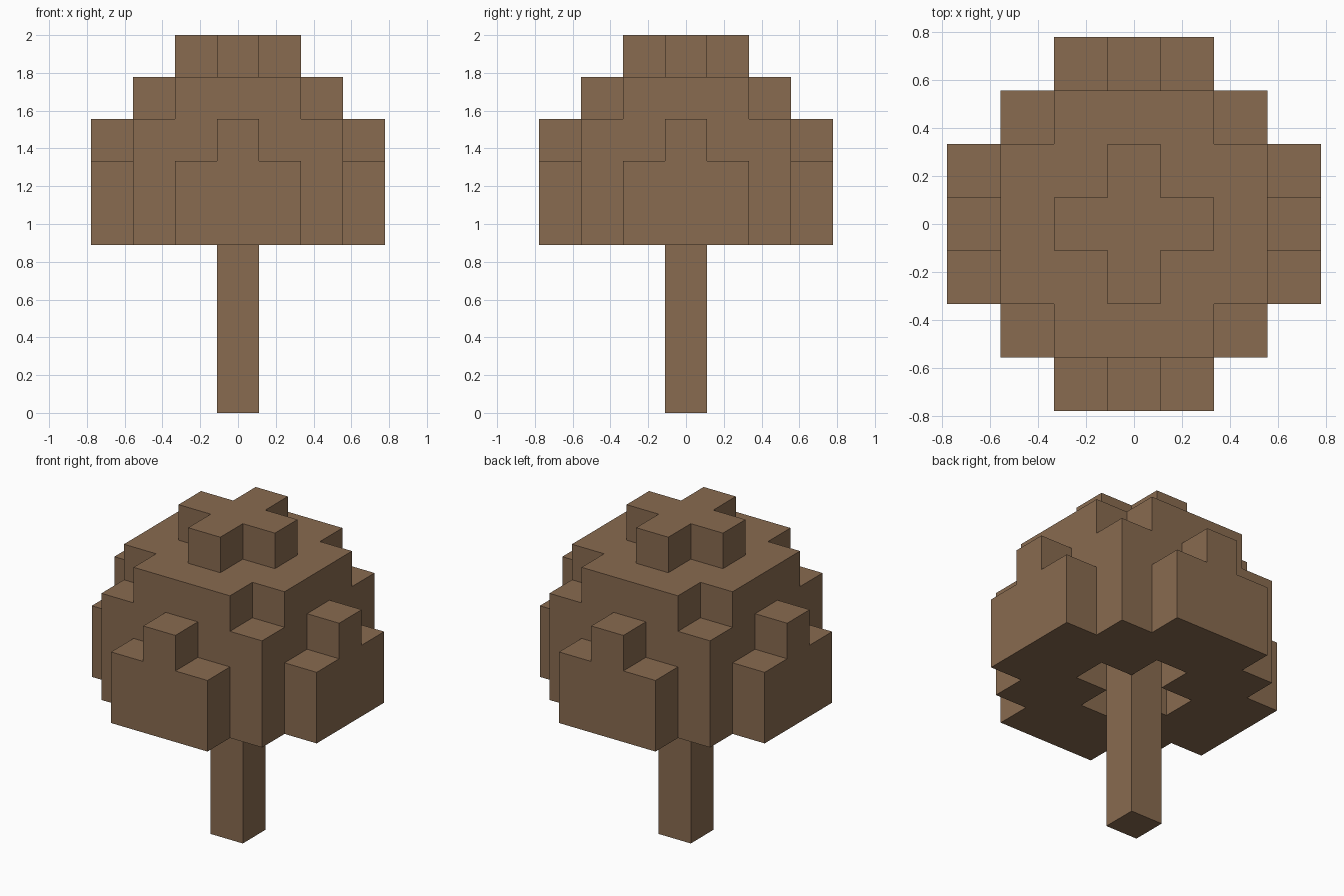
import bpy
import bmesh
from mathutils import Vector

cube = bpy.data.objects.get("Cube")
if cube:
    bpy.data.objects.remove(cube, do_unlink=True)

U = 2 / 9            # edge of one block; the tree is nine blocks tall
TRUNK_TOP = 4        # block row where the crown begins
CAP_ROW = 8          # topmost block row

bark = bpy.data.materials.new("warm brown")
bark.use_nodes = True
colour = (0.25, 0.147, 0.08, 1)
bark.diffuse_color = colour
bark.node_tree.nodes["Principled BSDF"].inputs["Base Color"].default_value = colour


def block_object(name, cells):
    """Skin a set of grid cells, keeping only the outer faces."""
    bm = bmesh.new()
    for cell in cells:
        centre = Vector((cell[0], cell[1], cell[2] + 0.5))
        for axis in range(3):
            for sign in (-1, 1):
                neighbour = list(cell)
                neighbour[axis] += sign
                if tuple(neighbour) in cells:
                    continue
                n, s, t = Vector(), Vector(), Vector()
                n[axis] = sign / 2
                s[(axis + 1) % 3] = sign / 2
                t[(axis + 2) % 3] = 0.5
                corners = (-s - t, s - t, s + t, t - s)
                bm.faces.new([bm.verts.new((centre + n + c) * U) for c in corners])
    bmesh.ops.remove_doubles(bm, verts=bm.verts, dist=0.001)
    bmesh.ops.dissolve_limit(bm, angle_limit=0.01, verts=bm.verts, edges=bm.edges)
    mesh = bpy.data.meshes.new(name)
    bm.to_mesh(mesh)
    bm.free()
    mesh.materials.append(bark)
    obj = bpy.data.objects.new(name, mesh)
    bpy.context.collection.objects.link(obj)
    return obj


def in_crown(x, y, row):
    far, near = max(abs(x), abs(y)), min(abs(x), abs(y))
    plus = far <= 1 and near == 0
    if row == CAP_ROW:                      # plus-shaped cap
        return plus
    if plus:                                # hollow shaft around the trunk
        return False
    if row == CAP_ROW - 1:                  # shoulder with clipped corners
        return far <= 2 and near <= 1
    if row == CAP_ROW - 2:                  # square core with narrow side bumps
        return far <= 2 or near == 0
    return far <= 2 or near <= 1            # square core with wide side bumps


# Crown
span = range(-3, 4)
block_object("crown", {(x, y, r) for x in span for y in span
                       for r in range(TRUNK_TOP, CAP_ROW + 1) if in_crown(x, y, r)})

# Trunk, running up inside the crown to its cap
block_object("trunk", {(0, 0, r) for r in range(CAP_ROW)})
